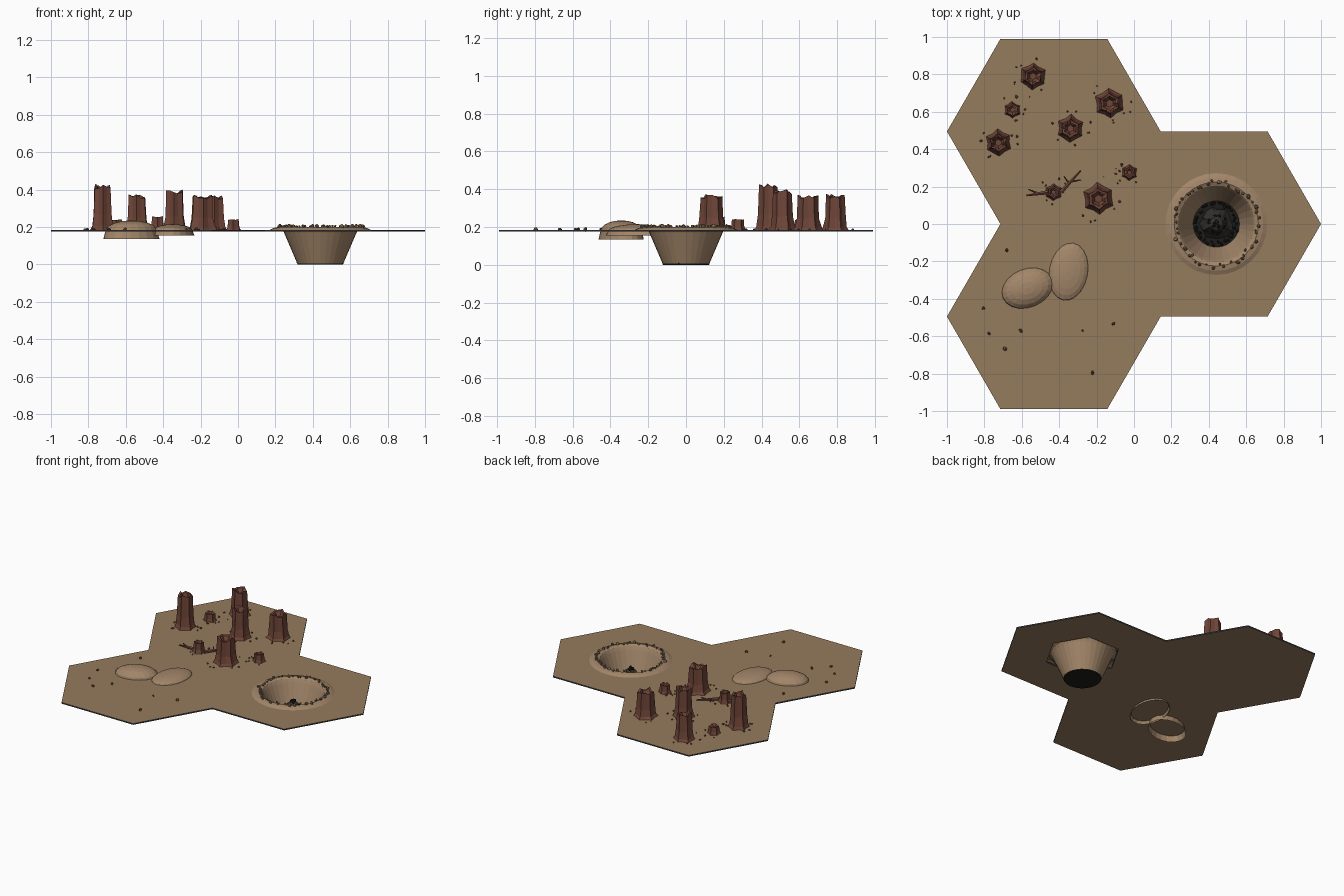
import bpy, bmesh, math, random
from mathutils import Matrix, Vector, Euler

random.seed(7)
if "Cube" in bpy.data.objects:
    bpy.data.objects.remove(bpy.data.objects["Cube"])

GROUND_Z = 0.18


def material(name, rgb):
    m = bpy.data.materials.new(name)
    m.use_nodes = True
    m.diffuse_color = (*rgb, 1)
    bsdf = next(n for n in m.node_tree.nodes if n.type == "BSDF_PRINCIPLED")
    bsdf.inputs["Base Color"].default_value = (*rgb, 1)
    return m


SAND = material("sand", (0.30, 0.20, 0.11))
DUNE = material("pale_sand", (0.36, 0.235, 0.14))
EDGE = material("dark_edge", (0.05, 0.05, 0.06))
BARK = material("red_bark", (0.16, 0.06, 0.04))
STONE = material("tan_stone", (0.22, 0.15, 0.085))
CHAR = material("charcoal", (0.012, 0.012, 0.011))
ASH = material("dark_ash", (0.035, 0.031, 0.024))


def finish(bm, name, *mats):
    mesh = bpy.data.meshes.new(name)
    bm.to_mesh(mesh)
    bm.free()
    for m in mats:
        mesh.materials.append(m)
    ob = bpy.data.objects.new(name, mesh)
    bpy.context.collection.objects.link(ob)
    return ob


def lathe(name, profile, sides, mat, loc=(0, 0, 0), warp=None):
    """Turn (radius, z) pairs around z; warp(ring, side) gives radius factor and z shift."""
    bm = bmesh.new()
    rings = []
    for i, (r, z) in enumerate(profile):
        ring = []
        for k in range(sides):
            a = math.tau * k / sides
            f, dz = warp(i, k) if warp else (1, 0)
            ring.append(bm.verts.new((r * f * math.cos(a), r * f * math.sin(a), z + dz)))
        rings.append(ring)
    for low, high in zip(rings, rings[1:]):
        for k in range(sides):
            n = (k + 1) % sides
            bm.faces.new((low[k], low[n], high[n], high[k]))
    bmesh.ops.remove_doubles(bm, verts=bm.verts[:], dist=1e-5)
    ob = finish(bm, name, mat)
    ob.location = loc
    return ob


def chunks(name, mat, spots):
    """Scatter small angular lumps at (x, y, z, size)."""
    bm = bmesh.new()
    for x, y, z, s in spots:
        turn = Euler([random.uniform(0, 6) for _ in range(3)]).to_matrix().to_4x4()
        shape = Matrix.Diagonal((s, s * random.uniform(0.6, 1), s * random.uniform(0.5, 0.8), 1))
        bmesh.ops.create_icosphere(bm, subdivisions=1, radius=1,
                                   matrix=Matrix.Translation((x, y, z)) @ turn @ shape)
    return finish(bm, name, mat)


def limbs(name, mat, pieces):
    """Tapered sticks between pairs of ground points."""
    bm = bmesh.new()
    for p, q, r in pieces:
        p, q = Vector((*p, GROUND_Z + 0.012)), Vector((*q, GROUND_Z + 0.02))
        d = q - p
        mat4 = Matrix.Translation((p + q) / 2) @ d.to_track_quat("Z", "Y").to_matrix().to_4x4()
        bmesh.ops.create_cone(bm, cap_ends=True, segments=6, radius1=r, radius2=r * 0.35,
                              depth=d.length, matrix=mat4)
    return finish(bm, name, mat)


# Ground: three joined hexagons with a dark border and a hexagonal opening
CRATER = (0.44, 0.0)
R = 2 / 3.5
APO = R * math.sqrt(3) / 2
half = [(1, 0), (1 - R / 2, APO), (R / 4, APO), (-R / 4, 2 * APO),
        (-1.25 * R, 2 * APO), (-1, APO), (-1.25 * R, 0)]
outline = half + [(x, -y) for x, y in half[-2:0:-1]]
bm = bmesh.new()
inner = bm.faces.new([bm.verts.new((x, y, GROUND_Z + 0.004)) for x, y in outline])
border = bmesh.ops.inset_region(bm, faces=[inner], thickness=0.018, use_even_offset=True)["faces"]
for f in border:
    f.material_index = 1
loop_edges = list(inner.edges)
bmesh.ops.delete(bm, geom=[inner], context="FACES_ONLY")
hole = [bm.verts.new((CRATER[0] + 0.25 * math.cos(math.tau * k / 6),
                      CRATER[1] + 0.25 * math.sin(math.tau * k / 6), GROUND_Z + 0.004)) for k in range(6)]
hole_edges = [bm.edges.new((hole[k], hole[(k + 1) % 6])) for k in range(6)]
bmesh.ops.triangle_fill(bm, edges=loop_edges + hole_edges, use_beauty=True, normal=(0, 0, 1))
low = bmesh.ops.extrude_face_region(bm, geom=bm.faces[:], use_keep_orig=True)["geom"]
bmesh.ops.translate(bm, vec=(0, 0, -0.009),
                    verts=[g for g in low if isinstance(g, bmesh.types.BMVert)])
bmesh.ops.recalc_face_normals(bm, faces=bm.faces[:])
for f in bm.faces:
    if f.normal.z < -0.5:
        f.material_index = 0
    elif f.normal.z < 0.5:
        f.material_index = 1
finish(bm, "ground", SAND, EDGE)

# Crater: raised lip, sloping bowl, burnt floor and ash heap
lathe("crater_bowl", [(0.276, 0.182), (0.25, 0.195), (0.225, 0.2), (0.205, 0.19),
                      (0.194, 0.17), (0.122, 0.002)], 32, DUNE, (*CRATER, 0))
lathe("crater_floor_underside", [(0, 0), (0.122, 0), (0.124, 0.006), (0, 0.006)], 32, CHAR, (*CRATER, 0))
lathe("ash_heap", [(0.095, 0.006), (0.075, 0.03), (0.055, 0.075), (0.035, 0.11), (0, 0.13)], 14, ASH,
      (*CRATER, 0), lambda i, k: (random.uniform(0.8, 1.1) if i < 4 else 1, 0))


def ring_spots(count, radius, spread, z, small, big):
    spots = []
    for k in range(count):
        a = math.tau * (k + random.uniform(-0.4, 0.4)) / count
        r = radius + random.uniform(-spread, spread)
        spots.append((CRATER[0] + r * math.cos(a), CRATER[1] + r * math.sin(a), z,
                      random.uniform(small, big)))
    return spots


chunks("lip_stones", STONE, ring_spots(46, 0.222, 0.014, 0.203, 0.008, 0.016))
chunks("burnt_rubble", CHAR, ring_spots(34, 0.108, 0.012, 0.012, 0.009, 0.015)
       + ring_spots(12, 0.045, 0.012, 0.085, 0.009, 0.016) + ring_spots(5, 0.015, 0.01, 0.125, 0.01, 0.015))

# Dunes: open domes sunk through the ground
for name, x, y, rx, ry, turn, top, base in (
        ("large_dune", -0.57, -0.343, 0.143, 0.104, 22, 0.235, 0.135),
        ("small_dune", -0.35, -0.255, 0.105, 0.158, -10, 0.215, 0.155)):
    rise = top - GROUND_Z
    arc = [(math.cos(t * math.pi / 10), GROUND_Z + rise * math.sin(t * math.pi / 10)) for t in range(5)]
    dome = lathe(name, [(1.09, base)] + arc + [(0, top)], 20, DUNE, (x, y, 0))
    dome.scale = (rx, ry, 1)
    dome.rotation_euler.z = math.radians(turn)

# Broken stumps: flared, ridged, hollow at the splintered top
splinters = []


def stump(name, x, y, radius, top):
    h = top - GROUND_Z
    jag = [random.uniform(-0.12, 0) * h for _ in range(12)]
    jag[random.randrange(12)] = 0

    def warp(i, k):
        ridge = 1 if k % 2 else 0.8
        if i < 3:
            return ridge * random.uniform(0.95, 1.05), 0
        return ridge, jag[k] if i < 5 else 0

    ob = lathe(name, [(radius, GROUND_Z), (radius * 0.82, GROUND_Z + 0.1 * h),
                      (radius * 0.7, GROUND_Z + 0.35 * h), (radius * 0.64, top),
                      (radius * 0.46, top - 0.02 * h), (radius * 0.25, top - 0.22 * h),
                      (0, top - 0.22 * h)], 12, BARK, (x, y, 0), warp)
    ob.rotation_euler.z = random.uniform(-0.1, 0.1)
    for _ in range(7):
        a, r = random.uniform(0, math.tau), radius * random.uniform(1.05, 1.5)
        splinters.append((x + r * math.cos(a), y + r * math.sin(a), GROUND_Z + 0.006,
                          random.uniform(0.005, 0.01)))


tall = [(-0.725, 0.435, 0.076, 0.43), (-0.54, 0.79, 0.077, 0.375), (-0.34, 0.51, 0.078, 0.4),
        (-0.13, 0.645, 0.086, 0.37), (-0.19, 0.135, 0.09, 0.372)]
short = [(-0.65, 0.61, 0.053, 0.24), (-0.43, 0.17, 0.052, 0.258), (-0.025, 0.275, 0.05, 0.242)]
for n, s in enumerate(tall, 1):
    stump(f"tall_stump_{n}", *s)
for n, s in enumerate(short, 1):
    stump(f"short_stump_{n}", *s)
chunks("stump_splinters", BARK, splinters)

# Fallen branches beside the middle short stump
limbs("fallen_branches", BARK, [
    ((-0.46, 0.17), (-0.575, 0.152), 0.013), ((-0.51, 0.162), (-0.565, 0.185), 0.008),
    ((-0.39, 0.17), (-0.285, 0.285), 0.013), ((-0.345, 0.215), (-0.375, 0.255), 0.008),
    ((-0.335, 0.228), (-0.285, 0.235), 0.008)])

# Loose pebbles on the sandy side
pebbles = [(-0.68, -0.14), (-0.805, -0.45), (-0.775, -0.585), (-0.69, -0.667),
           (-0.605, -0.57), (-0.275, -0.57), (-0.11, -0.533), (-0.222, -0.795)]
chunks("pebbles", BARK, [(x, y, GROUND_Z + 0.007, random.uniform(0.009, 0.014)) for x, y in pebbles])
